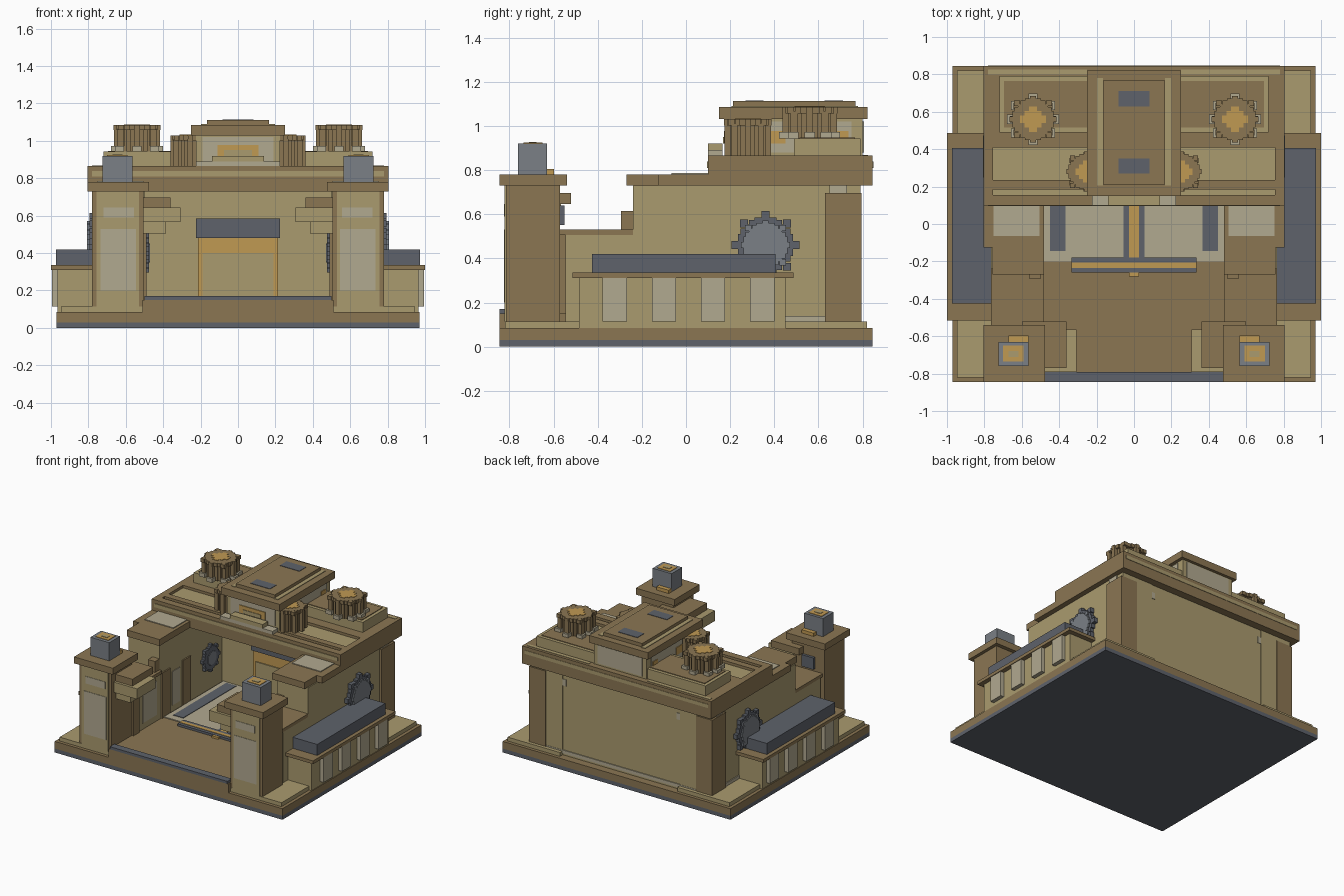
import bpy, bmesh
from mathutils import Matrix, Vector


def lin(c):
    return (c / 12.92) if c < 0.04045 else ((c + 0.055) / 1.055) ** 2.4


def mat(name, h):
    m = bpy.data.materials.new(name)
    m.diffuse_color = [min(1, lin(int(h[i:i + 2], 16) / 255) * 1.1) for i in (0, 2, 4)] + [1]
    return m


BROWN = mat("brown_stone", "85714f")
TAN = mat("tan_stone", "a3946a")
CREAM = mat("cream_stone", "aaa28a")
DARK = mat("dark_slate", "5a5e66")
GREY = mat("grey_slate", "757a80")
GOLD = mat("gold", "b8934f")


def boxes(name, specs, m):
    """One object from a list of (x0,x1,y0,y1,z0,z1) boxes."""
    bm = bmesh.new()
    for x0, x1, y0, y1, z0, z1 in specs:
        c = Vector((x0 + x1, y0 + y1, z0 + z1)) / 2
        s = Matrix.Diagonal((abs(x1 - x0), abs(y1 - y0), abs(z1 - z0), 1))
        bmesh.ops.create_cube(bm, size=1, matrix=Matrix.Translation(c) @ s)
    me = bpy.data.meshes.new(name)
    bm.to_mesh(me)
    bm.free()
    me.materials.append(m)
    ob = bpy.data.objects.new(name, me)
    bpy.context.collection.objects.link(ob)
    return ob


def box(name, m, *s):
    return boxes(name, [s], m)


def pair(name, m, *specs):
    """Right-hand boxes plus their mirror images."""
    for side, k in (("right", 1), ("left", -1)):
        boxes(name + "_" + side, [(k * a, k * b, c, d, e, f) for a, b, c, d, e, f in specs], m)


def disc(u, v, r, teeth=0.0):
    """Stepped (blocky) disc as 2D rectangles u0,u1,v0,v1."""
    out = [(u - r * a, u + r * a, v - r * b, v + r * b)
           for a, b in ((1, .4), (.9, .6), (.74, .74), (.6, .9), (.4, 1))]
    if teeth:
        t, q = r + teeth, r * .14
        out += [(u - t, u + t, v - q, v + q), (u - q, u + q, v - t, v + t)]
        d = r * .78
        out += [(u + i * d - q, u + i * d + q, v + j * d - q, v + j * d + q)
                for i in (-1, 1) for j in (-1, 1)]
    return out


# base and floor
box("base_slab", DARK, -.97, .97, -.845, .845, 0, .03)
box("base_plinth", BROWN, -.97, .97, -.845, .845, .03, .085)
pair("base_trim", TAN, (.5, .945, -.82, .82, .085, .115))
box("floor", BROWN, -.51, .51, -.845, .6, .08, .15)
box("front_step_edge", DARK, -.5, .5, -.845, -.79, .145, .17)
box("floor_mat", CREAM, -.49, .49, -.2, .52, .14, .157)
pair("mat_stripe", DARK, (.365, .45, -.145, .5, .15, .161))
box("runner", DARK, -.055, .055, -.2, .5, .15, .161)
box("runner_gold", GOLD, -.028, .028, -.28, .5, .145, .165)
box("threshold", DARK, -.335, .335, -.26, -.18, .145, .167)
box("threshold_gold", GOLD, -.335, .335, -.235, -.207, .15, .17)

# walls
pair("side_wall", TAN, (.5, .765, -.24, .79, .085, .73), (.5, .765, -.545, -.24, .085, .505))
pair("low_wall_cap", BROWN, (.48, .765, -.57, -.24, .505, .53))
pair("wall_step", BROWN, (.5, .56, -.295, -.235, .53, .615))
pair("wall_base_trim", CREAM, (.75, .772, .45, .64, .11, .14))
pair("inner_pilaster", BROWN, (.49, .52, -.22, -.12, .15, .5), (.49, .52, .03, .13, .15, .5),
     (.49, .52, -.57, -.5, .15, .505))
pair("inner_panel", CREAM, (.495, .52, -.45, -.28, .2, .46), (.495, .52, -.09, .0, .2, .46))
box("back_wall", TAN, -.75, .75, .52, .785, .085, .73)
box("back_wall_sill", CREAM, -.64, .64, .7, .792, .1, .125)
pair("back_patch", CREAM, (.47, .51, .7, .789, .62, .67))
pair("back_corner_column", BROWN, (.64, .78, .63, .795, .085, .695))
pair("corner_block", CREAM, (.7, .772, .65, .73, .695, .73))

# doorway on the back wall
box("door_frame", GOLD, -.215, .215, .49, .54, .15, .48)
box("door_panel", TAN, -.19, .19, .482, .54, .15, .4)
box("door_header", DARK, -.225, .225, .48, .54, .48, .585)

# front pillars with caps, brackets and lamps
pair("front_pillar", BROWN, (.505, .78, -.815, -.57, .085, .735))
pair("pillar_panel", TAN, (.53, .757, -.822, -.6, .115, .73))
pair("pillar_inset", CREAM, (.545, .735, -.825, -.6, .2, .53), (.555, .72, -.825, -.6, .59, .645))
pair("pillar_cap", BROWN, (.475, .805, -.845, -.54, .73, .78))
pair("bracket_top", BROWN, (.36, .6, -.77, -.52, .645, .697))
pair("bracket_middle", TAN, (.307, .52, -.79, -.565, .565, .645))
pair("bracket_low", TAN, (.385, .52, -.76, -.59, .505, .565))
pair("pillar_back_vent", DARK, (.6, .7, -.58, -.55, .55, .64))
pair("lamp_block", GREY, (.565, .725, -.76, -.63, .78, .92))
pair("lamp_gold", GOLD, (.59, .7, -.735, -.65, .9, .924))
pair("lamp_core", TAN, (.618, .67, -.71, -.678, .9, .927))
pair("lamp_switch", GOLD, (.565, .67, -.63, -.597, .775, .805))

# side benches
pair("bench_body", TAN, (.74, .965, -.485, .45, .085, .315))
pair("bench_panel", CREAM, *[(.9, .995, y, y + .11, .115, .312) for y in (-.378, -.155, .067, .29)])
pair("bench_ledge", BROWN, (.74, 1.0, -.515, .487, .31, .335))
pair("bench_top", DARK, (.755, .972, -.425, .405, .335, .42))

# wall gears, outside and inside
for nm, m, x0, x1, r, t, z in (("outer_gear", DARK, .75, .795, .125, .03, .46),
                               ("outer_gear_hub", GREY, .75, .806, .1, .012, .46),
                               ("inner_gear", DARK, .475, .52, .085, .02, .4),
                               ("inner_gear_hub", GREY, .47, .52, .05, 0, .4)):
    pair(nm, m, *[(x0, x1) + d for d in disc(.36, z, r, t)])

# roof: side wings, main slab, raised rims
pair("roof_wing", BROWN, (.48, .757, -.27, .12, .73, .78), (.48, .805, -.125, .12, .73, .78))
pair("wing_panel", CREAM, (.505, .75, -.065, .11, .77, .786))
box("roof_slab", BROWN, -.805, .805, .1, .845, .73, .84)
pair("roof_recess", TAN, (.2, .76, .15, .42, .835, .845))
boxes("roof_rim", [(-.805, .805, .1, .155, .84, .865), (-.805, .805, .185, .235, .84, .865),
                   (-.805, .805, .41, .845, .84, .865), (-.805, -.755, .1, .845, .84, .865),
                   (.755, .805, .1, .845, .84, .865)], BROWN)
boxes("roof_band", [(-.78, .78, .095, .12, .81, .838), (-.78, .78, .82, .848, .81, .838)], TAN)
pair("roof_back_strip", TAN, (.25, .78, .8, .825, .86, .868))
box("crest_base", CREAM, -.225, .225, .1, .165, .865, .89)
box("crest_top", TAN, -.14, .14, .1, .165, .89, .92)

# pedestals on the roof
pair("pedestal", TAN, (.22, .72, .49, .79, .86, .942))
pair("pedestal_top", BROWN, (.22, .695, .515, .765, .93, .947))


def turret(name, x, y, r, z0, z1, foot):
    """Stepped drum with ribs, a toothed cap and a gold cross."""
    def lay(ds, a, b):
        return [d + (a, b) for d in ds]
    pair(name + "_drum", BROWN, *lay(disc(x, y, r * .76), z0, z1 - .02))
    k = r * .7
    pos = [(r * .86, 0), (-r * .86, 0), (0, r * .86), (0, -r * .86), (k, k * .8), (-k, k * .8),
           (k, -k * .8), (-k, -k * .8)]
    q = r * .13
    pair(name + "_rib", BROWN, *[(x + i - q, x + i + q, y + j - q, y + j + q, z0, z1 - .02)
                                 for i, j in pos])
    if foot:
        w = q * 1.5
        pair(name + "_foot", CREAM, *[(x + i * 1.06 - w, x + i * 1.06 + w, y + j * 1.06 - w,
                                       y + j * 1.06 + w, z0, z0 + .03) for i, j in pos])
    pair(name + "_cap", BROWN, *lay(disc(x, y, r * .88, r * .12), z1 - .028, z1))
    g = r * .55
    pair(name + "_gold", GOLD, *lay([(x - g, x + g, y - g * .3, y + g * .3),
                                     (x - g * .3, x + g * .3, y - g, y + g),
                                     (x - g * .65, x + g * .65, y - g * .65, y + g * .65)],
                                    z1 - .01, z1 + .003))


turret("roof_turret", .54, .56, .125, .942, 1.085, True)
turret("small_turret", .255, .28, .107, .86, 1.03, False)

# centre roof house
box("house_body", TAN, -.225, .225, .185, .8, .86, 1.035)
boxes("house_panel", [(-.19, .19, .178, .3, .89, 1.02), (-.19, .19, .7, .806, .88, 1.02),
                      (-.231, .231, .345, .75, .88, 1.02)], CREAM)
boxes("house_window", [(-.11, .11, .172, .3, .92, .977), (-.236, .236, .37, .45, .92, .977),
                       (-.236, .236, .68, .735, .92, .977)], GOLD)
box("window_core", TAN, -.075, .075, .168, .3, .92, .95)
box("house_roof", BROWN, -.25, .25, .15, .822, 1.03, 1.085)
pair("house_roof_strip", TAN, (.165, .197, .205, .78, 1.07, 1.089))
box("house_roof_top", BROWN, -.165, .165, .212, .768, 1.08, 1.112)
boxes("roof_vents", [(-.083, .083, .27, .35, 1.1, 1.115), (-.083, .083, .628, .71, 1.1, 1.115)], DARK)
